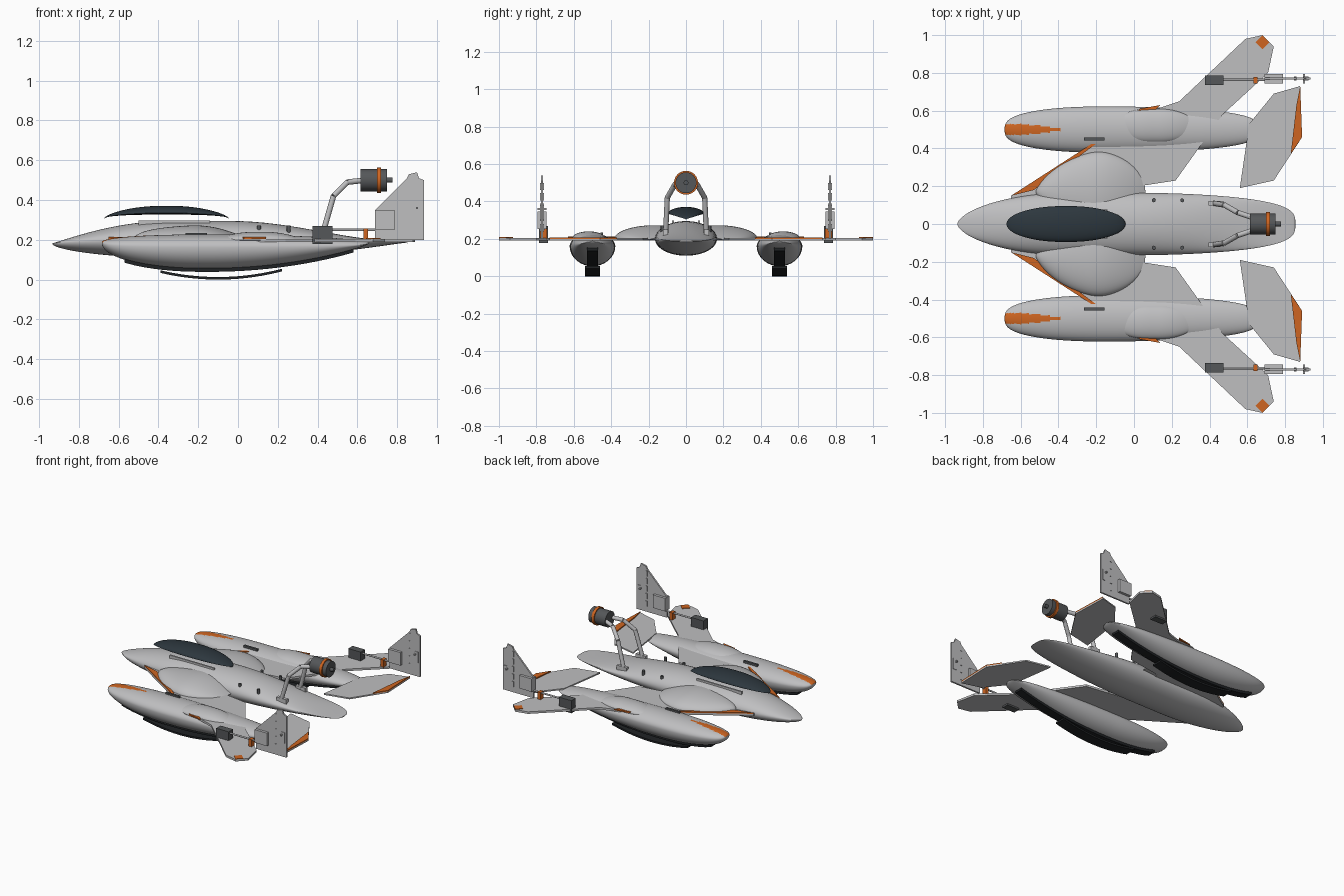
import bpy, bmesh, math
from mathutils import Vector

if "Cube" in bpy.data.objects:
    bpy.data.objects.remove(bpy.data.objects["Cube"], do_unlink=True)


def material(name, red, green, blue):
    mat = bpy.data.materials.new(name)
    mat.use_nodes = True
    mat.diffuse_color = (red, green, blue, 1)
    shader = mat.node_tree.nodes["Principled BSDF"]
    shader.inputs["Base Color"].default_value = (red, green, blue, 1)
    return mat


HULL = material("hull grey", .52, .52, .53)
ORANGE = material("orange", .62, .13, .015)
GLASS = material("dark canopy", .026, .038, .048)
DARK = material("dark grey", .09, .095, .1)
BLACK = material("track black", .014, .016, .018)


def finish(name, bm, mats, smooth=False):
    bmesh.ops.recalc_face_normals(bm, faces=bm.faces)
    mesh = bpy.data.meshes.new(name)
    bm.to_mesh(mesh)
    bm.free()
    for mat in mats:
        mesh.materials.append(mat)
    part = bpy.data.objects.new(name, mesh)
    bpy.context.collection.objects.link(part)
    if smooth:
        bpy.ops.object.select_all(action="DESELECT")
        part.select_set(True)
        bpy.context.view_layer.objects.active = part
        bpy.ops.object.shade_smooth_by_angle(angle=math.radians(40))


def section(shape, x):
    """Half width, middle, top and bottom height of a streamlined body at x."""
    def rounded(distance, length, power):
        ratio = min(max(distance / length, 0), 1)
        return (1 - (1 - ratio) ** 2) ** power

    def swell(key):
        size, front_power, back_power = shape[key]
        front = rounded(x - shape["start"], shape["nose"], front_power)
        back = rounded(shape["end"] - x, shape["tail"], back_power)
        return size * front * back

    width = swell("width")
    middle = shape["z"] + shape["rise"] * width / shape["width"][0]
    return max(width, .001), middle, middle + swell("top"), middle - swell("bottom")


def body(name, shape, mats, y=0, steps=50, segs=48, painted=None):
    """Rings of two half ellipses, packed closer towards both tips."""
    bm = bmesh.new()
    rings = []
    for i in range(steps + 1):
        share = (1 - math.cos(math.pi * i / steps)) / 2
        x = shape["start"] + share * (shape["end"] - shape["start"])
        width, middle, top, bottom = section(shape, x)
        ring = []
        for k in range(segs):
            angle = math.tau * k / segs
            height = top - middle if math.sin(angle) > 0 else middle - bottom
            height = max(height, .001)
            ring.append(bm.verts.new((x, y + width * math.cos(angle), middle + height * math.sin(angle))))
        rings.append(ring)
    for here, there in zip(rings, rings[1:]):
        for k in range(segs):
            n = (k + 1) % segs
            face = bm.faces.new((here[k], here[n], there[n], there[k]))
            if painted and painted(face.calc_center_median()):
                face.material_index = 1
    bm.faces.new(rings[0])
    bm.faces.new(rings[-1])
    finish(name, bm, mats, True)


def prism(name, outline, low, high, mat, side=1, upright=False):
    """Flat outline given thickness; upright outlines are drawn in x and z."""
    bm = bmesh.new()

    def layer(depth):
        if upright:
            return [bm.verts.new((u, side * depth, v)) for u, v in outline]
        return [bm.verts.new((u, side * v, depth)) for u, v in outline]

    lower, upper = layer(low), layer(high)
    bm.faces.new(lower)
    bm.faces.new(upper)
    for i in range(len(outline)):
        j = (i + 1) % len(outline)
        bm.faces.new((lower[i], lower[j], upper[j], upper[i]))
    finish(name, bm, [mat])


def box(name, centre, size, mat):
    bm = bmesh.new()
    bmesh.ops.create_cube(bm, size=1)
    bmesh.ops.scale(bm, vec=size, verts=bm.verts)
    bmesh.ops.translate(bm, vec=centre, verts=bm.verts)
    finish(name, bm, [mat])


def rod(name, start, end, radius, mat, segs=24):
    start, end = Vector(start), Vector(end)
    along = end - start
    bm = bmesh.new()
    bmesh.ops.create_cone(bm, cap_ends=True, segments=segs, radius1=radius, radius2=radius, depth=along.length)
    bmesh.ops.transform(bm, matrix=along.to_track_quat("Z", "Y").to_matrix().to_4x4(), verts=bm.verts)
    bmesh.ops.translate(bm, vec=(start + end) / 2, verts=bm.verts)
    finish(name, bm, [mat], True)


def ribbon(name, start, end, height, thickness, inner, outer, mat, side):
    """Strip whose underside follows the height rule along x."""
    steps = 24
    lower = []
    for i in range(steps + 1):
        x = start + (end - start) * i / steps
        lower.append((x, height(x)))
    upper = [(x, z + thickness) for x, z in reversed(lower)]
    prism(name, lower + upper, inner, outer, mat, side, upright=True)


# Streamlined shapes: each profile is size, nose power, tail power
FUSELAGE = dict(start=-.935, end=.855, nose=.6, tail=.9, z=.18, rise=.02,
                width=(.166, .6, .3), top=(.095, 1.2, 2.5), bottom=(.09, .6, 1))
CANOPY = dict(start=-.675, end=-.045, nose=.3, tail=.3, z=.305, rise=.03,
              width=(.095, .5, .5), top=(.036, .8, .8), bottom=(.008, 1, 1))
POD = dict(start=-.685, end=.66, nose=.5, tail=.8, z=.187, rise=-.025,
           width=(.122, .35, .3), top=(.065, .4, .5), bottom=(.108, .5, 1))
ROOT_FAIRING = dict(start=-.52, end=.06, nose=.4, tail=.3, z=.2, rise=0,
                    width=(.22, .7, .5), top=(.075, .4, 1), bottom=(.01, 1, 1))
POD_FAIRING = dict(start=-.12, end=.335, nose=.2, tail=.2, z=.2, rise=0,
                   width=(.09, .6, .6), top=(.04, 1, 1), bottom=(.01, 1, 1))

# Flat outlines of wing, tailplane and fin
WING = [(-.65, .1), (-.65, .15), (-.2, .44), (0, .57), (.24, .65), (.59, .98), (.68, 1),
        (.74, .94), (.71, .8), (.47, .58), (.22, .23), (-.04, .19), (-.04, .1)]
TAILPLANE = [(.56, .19), (.74, .23), (.89, .46), (.88, .73), (.74, .69), (.61, .53)]
FIN = [(.69, .2), (.69, .35), (.85, .51), (.86, .53), (.9, .54), (.91, .51), (.935, .5), (.935, .2)]
ARM = [(.42, .11, .21), (.48, .1, .42), (.55, .06, .49), (.64, .03, .5)]


def on_pod_nose(point):
    reach = min(max(-.38 - point.x, 0) * 5, 1)
    return point.z > POD["z"] and abs(abs(point.y) - .5) < .028 * reach ** .7


def track_height(x):
    return section(POD, x)[3] - .015


def skid_height(x):
    return .4 * (x + .1) ** 2


body("fuselage", FUSELAGE, [HULL])
body("canopy", CANOPY, [GLASS])

# Engine
rod("engine_body", (.615, 0, .5), (.75, 0, .5), .056, DARK, 32)
rod("engine_band", (.7, 0, .5), (.72, 0, .5), .064, ORANGE, 32)
rod("engine_hub", (.74, 0, .5), (.777, 0, .5), .013, DARK)

for side, tag in ((1, "left"), (-1, "right")):
    # Pods with running gear
    body("pod_" + tag, POD, [HULL, ORANGE], side * .5, 90, 80, on_pod_nose)
    ribbon("track_" + tag, -.57, .58, track_height, .022, .47, .53, BLACK, side)
    ribbon("skid_" + tag, -.39, .22, skid_height, .013, .46, .54, BLACK, side)

    # Wing with fairings and painted patches
    prism("wing_" + tag, WING, .19, .205, HULL, side)
    body("wing_root_fairing_" + tag, ROOT_FAIRING, [HULL], side * .17)
    body("pod_fairing_" + tag, POD_FAIRING, [HULL], side * .52)
    stripe = [(-.65, .15), (-.53, .18), (-.18, .44), (-.2, .44)]
    prism("leading_edge_stripe_" + tag, stripe, .205, .213, ORANGE, side)
    patch = [(0, .57), (.03, .61), (.14, .63), (.1, .59)]
    prism("leading_edge_patch_" + tag, patch, .204, .213, ORANGE, side)
    rod("wing_tip_patch_" + tag, (.68, side * .963, .203), (.68, side * .963, .209), .037, ORANGE, 4)
    box("wing_fence_" + tag, (-.21, side * .45, .22), (.11, .015, .03), DARK)

    # Tailplane
    prism("tailplane_" + tag, TAILPLANE, .19, .2, HULL, side)
    edge = [(.83, .37), (.89, .46), (.88, .73), (.86, .63)]
    prism("tailplane_stripe_" + tag, edge, .2, .208, ORANGE, side)

    # Fin with control gear
    fin_y = side * .77
    prism("fin_" + tag, FIN, .764, .776, HULL, side, upright=True)
    box("fin_housing_" + tag, (.74, fin_y, .3), (.1, .05, .095), HULL)
    box("fin_crossbar_" + tag, (.9, fin_y, .36), (.01, .05, .01), HULL)
    box("fin_panel_" + tag, (.91, fin_y, .34), (.025, .02, .08), HULL)
    for i in range(5):
        box(f"fin_hinge_{i}_{tag}", (.853, fin_y, .26 + .055 * i), (.014, .02, .04), HULL)
    box("actuator_" + tag, (.425, side * .762, .224), (.1, .05, .092), DARK)
    rod("actuator_rod_" + tag, (.47, side * .763, .25), (.7, side * .763, .25), .006, HULL)
    box("rod_clamp_" + tag, (.643, side * .762, .228), (.023, .035, .058), ORANGE)

    # Engine arm
    joints = [Vector((x, side * y, z)) for x, y, z in ARM]
    for i, (start, end) in enumerate(zip(joints, joints[1:])):
        rod(f"engine_arm_{i}_{tag}", start, end, .014, HULL)
    box("arm_foot_" + tag, (.435, side * .11, .225), (.08, .025, .05), HULL)

    # Deck fittings
    box("canopy_rail_" + tag, (-.32, side * .07, .275), (.36, .012, .046), HULL)
    for i, x in enumerate((.105, .255)):
        rod(f"deck_stud_{i}_{tag}", (x, side * .125, .2), (x, side * .125, .272), .01, DARK)
